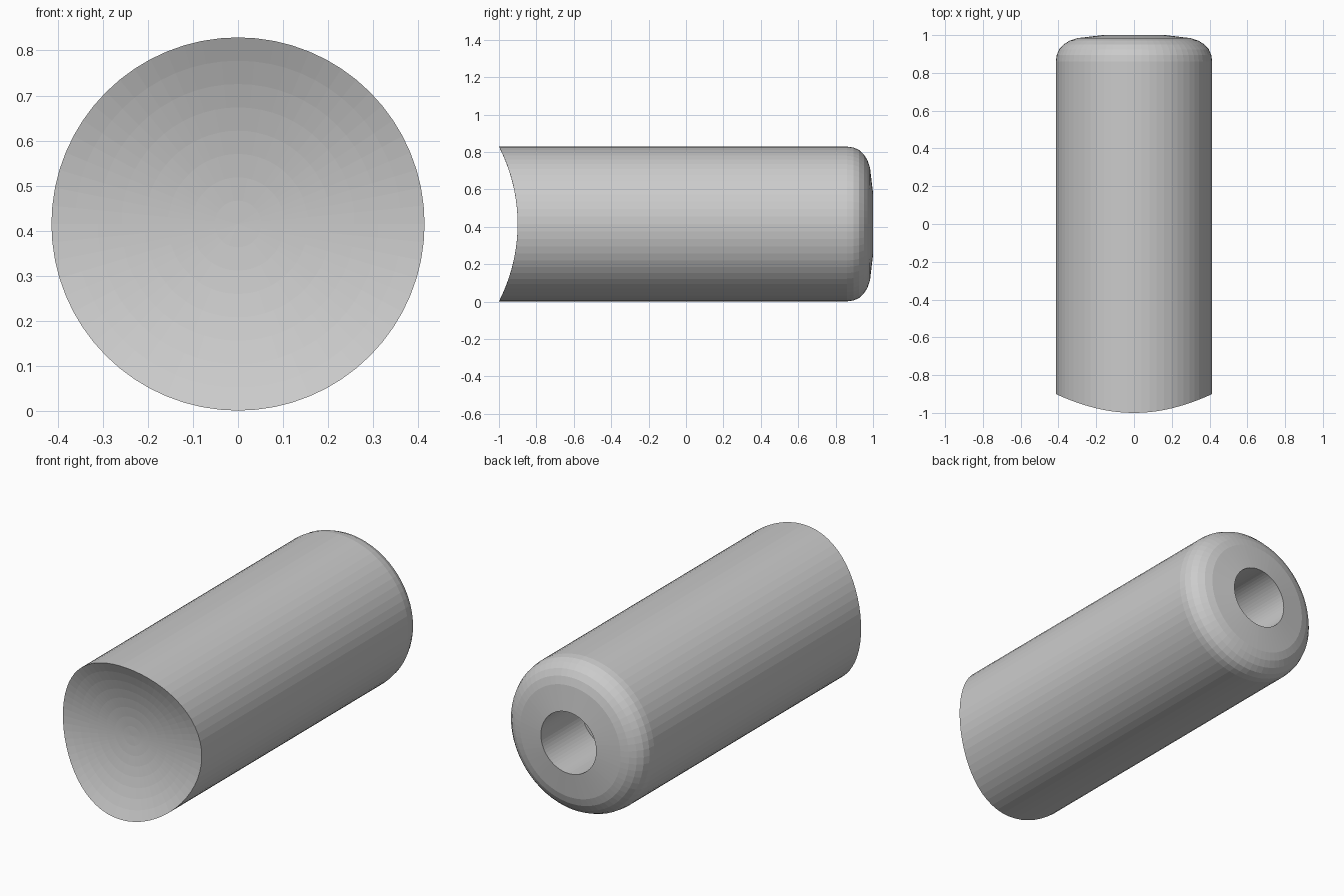
import bpy, bmesh, math

if "Cube" in bpy.data.objects:
    bpy.data.objects.remove(bpy.data.objects["Cube"])

SEG = 64
R = 0.414          # body radius
CZ = 0.415         # axis height
COPE_R = 0.907     # radius of the concave front scoop


def scoop_y(dz):
    """Front surface: cylinder running along x, scooped into the body."""
    return -0.9 - COPE_R + math.sqrt(COPE_R ** 2 - dz ** 2)


def ring(bm, r, y=None):
    """Circle around the y axis; without y it lies on the scooped front."""
    verts = []
    for i in range(SEG):
        a = 2 * math.pi * i / SEG
        dz = r * math.sin(a)
        # scoop: deepest at mid height, reaching forward at top and bottom
        yy = scoop_y(dz) if y is None else y
        verts.append(bm.verts.new((r * math.cos(a), yy, CZ + dz)))
    return verts


def bridge(bm, a, b):
    for i in range(SEG):
        j = (i + 1) % SEG
        bm.faces.new((a[i], a[j], b[j], b[i]))


def cap(bm, loop, y):
    c = bm.verts.new((0, y, CZ))
    for i in range(SEG):
        bm.faces.new((loop[i], loop[(i + 1) % SEG], c))


# scooped front rings, straight side, rounded back edge, blind hole
bm = bmesh.new()
front = [ring(bm, R * k / 8) for k in range(1, 9)]
profile = [(R, -0.85), (R, 0.86), (0.409, 0.895), (0.396, 0.925),
           (0.372, 0.951), (0.34, 0.971), (0.30, 0.984), (0.165, 1.0),
           (0.165, 0.65)]
loops = front + [ring(bm, r, y) for r, y in profile]
for a, b in zip(loops, loops[1:]):
    bridge(bm, a, b)
cap(bm, loops[0], scoop_y(0))
cap(bm, loops[-1], profile[-1][1])
bmesh.ops.recalc_face_normals(bm, faces=bm.faces)

# sculpt the front mouth so the scoop runs to y = -1 at top and bottom
for v in front[-1]:
    v.co.y = max(v.co.y, -1.0)

mesh = bpy.data.meshes.new("scooped_rod")
bm.to_mesh(mesh)
bm.free()
obj = bpy.data.objects.new("scooped_rod", mesh)
bpy.context.collection.objects.link(obj)
